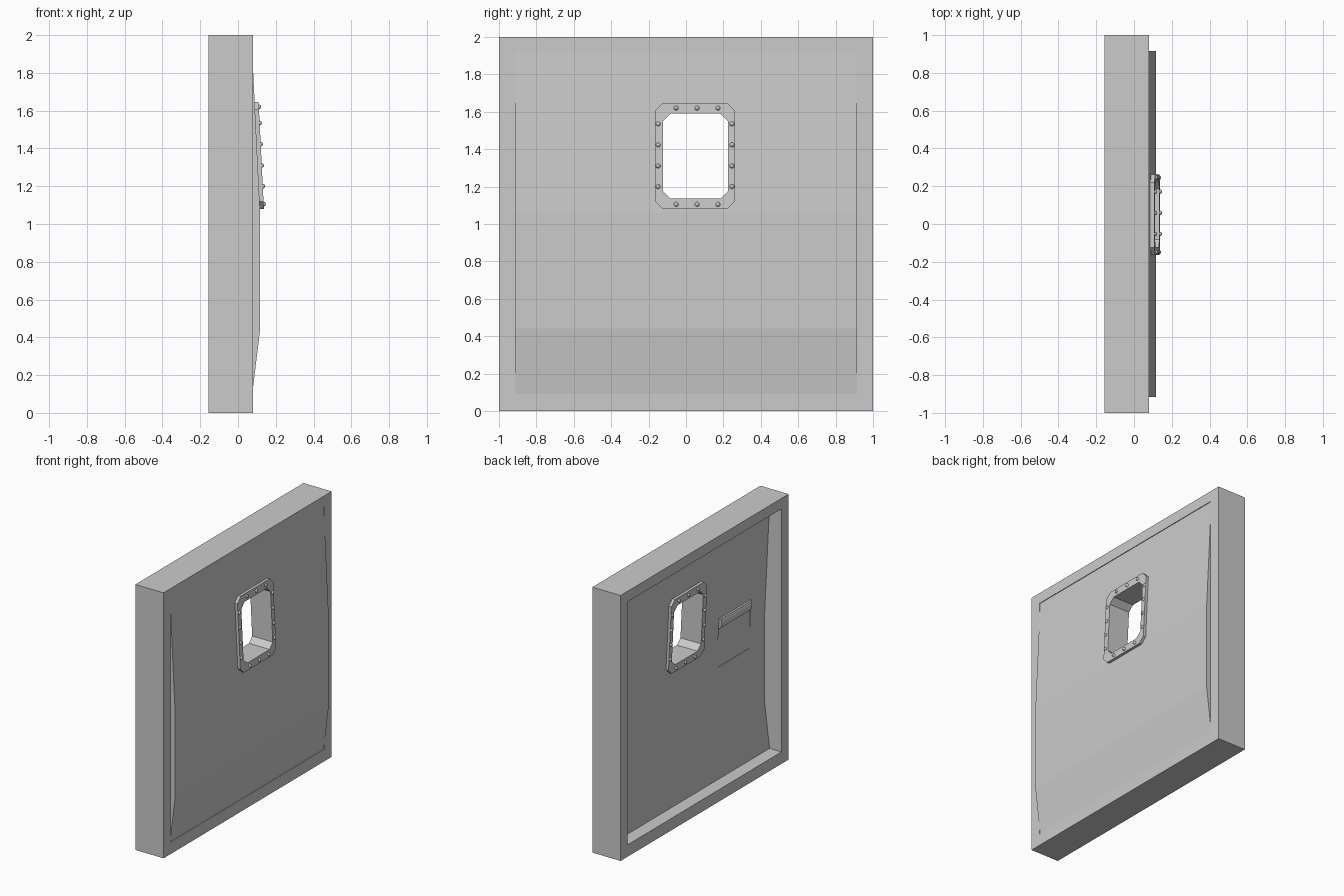
import bpy, bmesh
from mathutils import Matrix

if "Cube" in bpy.data.objects:
    bpy.data.objects.remove(bpy.data.objects["Cube"])

grey = bpy.data.materials.new("plain_grey")
grey.diffuse_color = (0.6, 0.6, 0.6, 1)
grey.use_nodes = True
grey.node_tree.nodes["Principled BSDF"].inputs["Base Color"].default_value = grey.diffuse_color


def finish(bm, name):
    bmesh.ops.recalc_face_normals(bm, faces=bm.faces)
    me = bpy.data.meshes.new(name)
    bm.to_mesh(me)
    bm.free()
    me.materials.append(grey)
    ob = bpy.data.objects.new(name, me)
    bpy.context.collection.objects.link(ob)
    return ob


def tube(name, outer, inner, xa, xb):
    """Ring between two (y, z) loops, from xa(z) to xb(z)."""
    bm = bmesh.new()
    loops = [[bm.verts.new((x(z), y, z)) for y, z in pts]
             for pts, x in ((outer, xa), (outer, xb), (inner, xb), (inner, xa))]
    n = len(outer)
    for k in range(4):
        a, b = loops[k], loops[(k + 1) % 4]
        for i in range(n):
            j = (i + 1) % n
            bm.faces.new((a[i], a[j], b[j], b[i]))
    return finish(bm, name)


def prism(name, pts, depth):
    """Solid from a 3D polygon pushed along a vector."""
    bm = bmesh.new()
    a = [bm.verts.new(p) for p in pts]
    b = [bm.verts.new([p[k] + depth[k] for k in range(3)]) for p in pts]
    bm.faces.new(a)
    bm.faces.new(b[::-1])
    for i in range(len(a)):
        j = (i + 1) % len(a)
        bm.faces.new((a[i], a[j], b[j], b[i]))
    return finish(bm, name)


def rect(y0, y1, z0, z1):
    return [(y0, z0), (y1, z0), (y1, z1), (y0, z1)]


def octagon(y0, y1, z0, z1, c):
    return [(y0 + c, z0), (y1 - c, z0), (y1, z0 + c), (y1, z1 - c),
            (y1 - c, z1), (y0 + c, z1), (y0, z1 - c), (y0, z0 + c)]


def cut(ob, cutter):
    mod = ob.modifiers.new("cut", 'BOOLEAN')
    mod.operation = 'DIFFERENCE'
    mod.solver = 'EXACT'
    mod.object = cutter
    bpy.context.view_layer.objects.active = ob
    bpy.ops.object.modifier_apply(modifier=mod.name)
    bpy.data.objects.remove(cutter)


# Outer frame
tube("outer_frame", rect(-1, 1, 0, 2), rect(-0.915, 0.915, 0.09, 1.92),
     lambda z: -0.155, lambda z: 0.08)

# Bulged door panel
T = 0.13
front = [(0.074, 0.09), (0.117, 0.44), (0.117, 1.06), (0.0746, 1.92)]
outline = front + [(x - T, z) for x, z in reversed(front)]
panel = prism("door_panel", [(x, -0.915, z) for x, z in outline], (0, 1.83, 0))

# Window opening and shallow handle pocket
hole = octagon(-0.123, 0.225, 1.135, 1.59, 0.04)
cut(panel, prism("window_cutter", [(-0.3, y, z) for y, z in hole], (0.6, 0, 0)))
cut(panel, prism("pocket_cutter",
                 [(-0.2, y, z) for y, z in rect(-0.74, -0.36, 0.90, 1.27)],
                 (0.19, 0, 0)))

# Wedge handle at the top of the pocket
prism("pull_handle", [(-0.005, -0.73, 1.27), (-0.032, -0.73, 1.265),
                      (-0.038, -0.73, 1.24), (-0.032, -0.73, 1.20),
                      (-0.005, -0.73, 1.18)], (0, 0.36, 0))


# Window surrounds with rivets, one on each face
def slope(z):
    return 0.117 - 0.0493 * (z - 1.06)


rim = octagon(-0.165, 0.261, 1.08, 1.647, 0.04)
spots = [(y, z) for y in (-0.053, 0.059, 0.171) for z in (1.105, 1.62)]
spots += [(y, z) for y in (-0.149, 0.246) for z in (1.20, 1.31, 1.423, 1.535)]
for side, base, sgn in (("front", 0, 1), ("back", -T, -1)):
    face = lambda z: slope(z) + base + sgn * 0.021
    tube(side + "_window_surround", rim, hole,
         lambda z: slope(z) + base - sgn * 0.004, face)
    bm = bmesh.new()
    for y, z in spots:
        bmesh.ops.create_uvsphere(bm, u_segments=10, v_segments=6, radius=0.0125,
                                  matrix=Matrix.Translation((face(z), y, z)))
    finish(bm, side + "_rivets")
